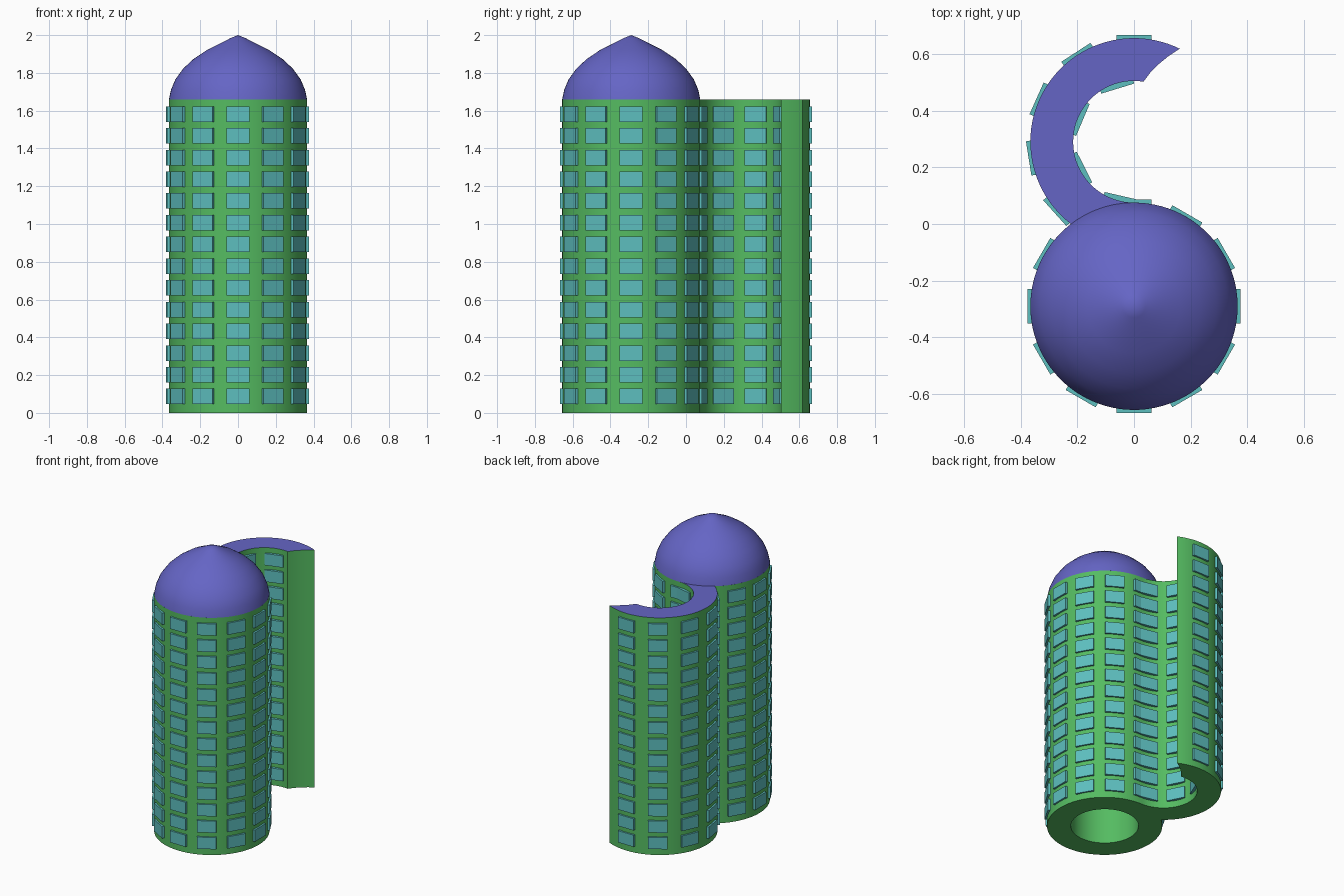
import bpy, bmesh
from math import radians, cos, sin
from mathutils import Matrix

if "Cube" in bpy.data.objects:
    bpy.data.objects.remove(bpy.data.objects["Cube"])

R_OUT, R_IN, OFF, TOP = 0.3655, 0.2145, 0.29, 1.66


def material(name, rgb):
    m = bpy.data.materials.new(name)
    m.diffuse_color = (*rgb, 1)
    m.use_nodes = True
    m.node_tree.nodes["Principled BSDF"].inputs["Base Color"].default_value = m.diffuse_color
    return m


GREEN = material("green_wall", (0.09, 0.5, 0.12))
PURPLE = material("purple_roof", (0.13, 0.13, 0.56))
CYAN = material("cyan_glass", (0.11, 0.52, 0.52))


def arc(cy, r, a0, a1, n):
    pts = []
    for i in range(n + 1):
        a = radians(a0 + (a1 - a0) * i / n)
        pts.append((r * cos(a), cy + r * sin(a)))
    return pts


def finish(name, bm, mats, smooth=True):
    bmesh.ops.recalc_face_normals(bm, faces=bm.faces)
    if len(mats) > 1:
        for f in bm.faces:
            f.material_index = 1 if f.normal.z > 0.9 else 0
    me = bpy.data.meshes.new(name)
    bm.to_mesh(me)
    bm.free()
    for m in mats:
        me.materials.append(m)
    ob = bpy.data.objects.new(name, me)
    bpy.context.collection.objects.link(ob)
    if smooth:
        bpy.ops.object.select_all(action='DESELECT')
        ob.select_set(True)
        bpy.context.view_layer.objects.active = ob
        bpy.ops.object.shade_smooth_by_angle(angle=radians(30))
    return ob


# Hollow round tower flowing into a C-shaped wall, extruded from one plan
outline = (arc(-OFF, R_OUT, 90, -232.5, 84)
           + arc(OFF, R_OUT, 232.5, 63.8, 48)[1:]
           + [(0.123, 0.593), (0.09, 0.566), (0.06, 0.537)]
           + arc(OFF, R_IN, 81, 270, 48)[:-1])
bore = arc(-OFF, R_IN, 0, 360, 64)[:-1]
bm = bmesh.new()
edges = []
for loop in (outline, bore):
    vs = [bm.verts.new((x, y, 0)) for x, y in loop]
    edges += [bm.edges.new((vs[i - 1], vs[i])) for i in range(len(vs))]
bmesh.ops.triangle_fill(bm, edges=edges, use_beauty=True)
ext = bmesh.ops.extrude_face_region(bm, geom=bm.faces[:], use_keep_orig=True)
bmesh.ops.translate(bm, vec=(0, 0, TOP),
                    verts=[g for g in ext["geom"] if isinstance(g, bmesh.types.BMVert)])
finish("tower_body", bm, [GREEN, PURPLE])

# Pointed dome, lathed from a profile
profile = [(0.3655, 1.66), (0.355, 1.71), (0.332, 1.765), (0.29, 1.823), (0.235, 1.874),
           (0.165, 1.921), (0.085, 1.961), (0.04, 1.984)]
N = 64
bm = bmesh.new()
rings = [[bm.verts.new((x, y, z)) for x, y in arc(-OFF, r, 0, 360, N)[:-1]] for r, z in profile]
for a, b in zip(rings, rings[1:]):
    for i in range(N):
        bm.faces.new((a[i - 1], a[i], b[i], b[i - 1]))
tip = bm.verts.new((0, -OFF, 2.0))
for i in range(N):
    bm.faces.new((rings[-1][i - 1], rings[-1][i], tip))
bm.faces.new(rings[0])
finish("dome_roof", bm, [PURPLE])


# Window grids: flat boxes around each curved surface
def windows(name, cy, r, angles):
    bm = bmesh.new()
    for a in angles:
        for row in range(14):
            mat = (Matrix.Translation((0, cy, 0.087 + row * 0.115))
                   @ Matrix.Rotation(radians(a), 4, 'Z')
                   @ Matrix.Translation((r, 0, 0))
                   @ Matrix.Diagonal((0.03, 0.122, 0.082, 1)))
            bmesh.ops.create_cube(bm, size=1, matrix=mat)
    finish(name, bm, [CYAN], smooth=False)


windows("tower_windows", -OFF, 0.361, [a for a in range(0, 360, 30) if a != 120])
windows("wall_outer_windows", OFF, 0.361, [90, 123, 156, 189, 222])
windows("wall_inner_windows", OFF, 0.211, [107, 157, 207, 257])
